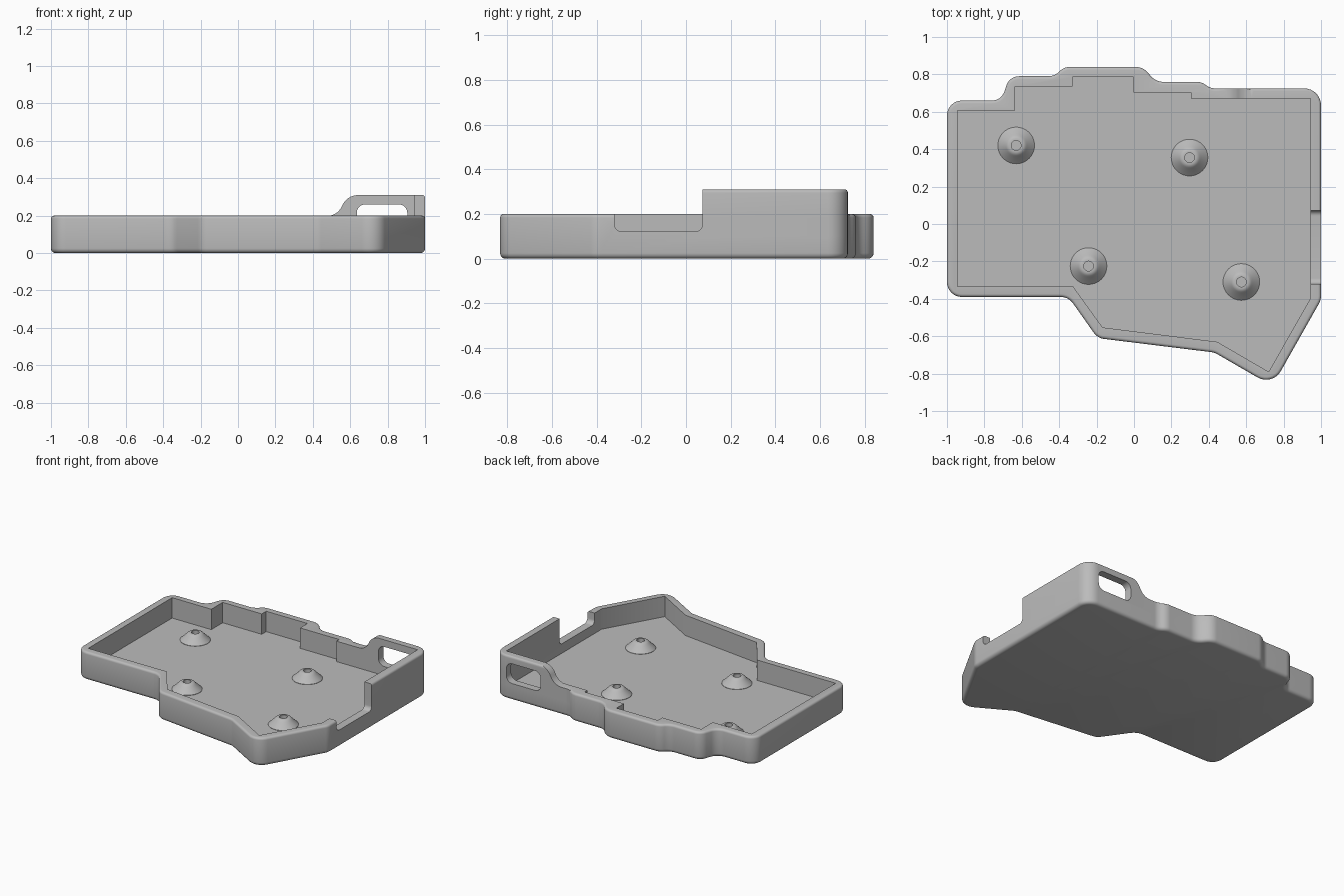
import bpy, bmesh, math
from mathutils import Vector

cube = bpy.data.objects.get("Cube")
if cube:
    bpy.data.objects.remove(cube, do_unlink=True)

grey = bpy.data.materials.new("plain_grey")
grey.use_nodes = True
grey.diffuse_color = (0.5, 0.5, 0.5, 1)
grey.node_tree.nodes["Principled BSDF"].inputs["Base Color"].default_value = (0.5, 0.5, 0.5, 1)

WALL_TOP, TALL_TOP, FLOOR = 0.2, 0.311, 0.055


def rounded(corners, steps=8):
    """Closed outline from (x, y, radius) corners, each filleted with an arc."""
    out = []
    for i, (x, y, r) in enumerate(corners):
        p = Vector((x, y))
        a = (Vector(corners[i - 1][:2]) - p).normalized()
        b = (Vector(corners[(i + 1) % len(corners)][:2]) - p).normalized()
        if r == 0:
            out.append(p)
            continue
        half = a.angle(b) / 2
        centre = p + (a + b).normalized() * r / math.sin(half)
        start = p + a * r / math.tan(half) - centre
        end = p + b * r / math.tan(half) - centre
        sweep = math.pi - 2 * half
        for k in range(steps + 1):
            t = k / steps
            out.append(centre + (start * math.sin((1 - t) * sweep)
                                 + end * math.sin(t * sweep)) / math.sin(sweep))
    return out


def loft(name, rings):
    """Closed solid through a stack of equal-length rings."""
    bm = bmesh.new()
    rows = [[bm.verts.new(v) for v in ring] for ring in rings]
    n = len(rows[0])
    for low, high in zip(rows, rows[1:]):
        for i in range(n):
            j = (i + 1) % n
            bm.faces.new((low[i], low[j], high[j], high[i]))
    bm.faces.new(rows[0][::-1])
    bm.faces.new(rows[-1])
    bmesh.ops.recalc_face_normals(bm, faces=bm.faces)
    mesh = bpy.data.meshes.new(name)
    bm.to_mesh(mesh)
    bm.free()
    mesh.materials.append(grey)
    obj = bpy.data.objects.new(name, mesh)
    bpy.context.collection.objects.link(obj)
    return obj


def prism(name, outline, start, end, axis):
    """Extrude a 2D outline along the given axis."""
    place = {"x": lambda p, d: (d, p[0], p[1]),
             "y": lambda p, d: (p[0], d, p[1]),
             "z": lambda p, d: (p[0], p[1], d)}[axis]
    return loft(name, [[place(p, d) for p in outline] for d in (start, end)])


def inset(outline, d):
    """Move a clockwise outline inward by d."""
    result = []
    for i, p in enumerate(outline):
        t = (outline[(i + 1) % len(outline)] - outline[i - 1]).normalized()
        result.append(p + Vector((t.y, -t.x)) * d)
    return result


def soft_slab(name, outline, top, low_r=0.025, top_r=0.016):
    """Slab with rounded lower and upper edges."""
    rings = []
    for r, base, a0 in ((low_r, low_r, -90), (top_r, top - top_r, 0)):
        for k in range(5):
            a = math.radians(a0 + k * 22.5)
            z = base + r * math.sin(a)
            rings.append([(p.x, p.y, z) for p in inset(outline, r * (1 - math.cos(a)))])
    return loft(name, rings)


def combine(obj, other, operation):
    mod = obj.modifiers.new(operation, "BOOLEAN")
    mod.operation, mod.object, mod.solver = operation, other, "EXACT"
    bpy.ops.object.select_all(action="DESELECT")
    bpy.context.view_layer.objects.active = obj
    obj.select_set(True)
    bpy.ops.object.modifier_apply(modifier=mod.name)
    bpy.data.objects.remove(other, do_unlink=True)


def smooth(obj):
    bpy.ops.object.select_all(action="DESELECT")
    bpy.context.view_layer.objects.active = obj
    obj.select_set(True)
    bpy.ops.object.shade_smooth_by_angle(angle=math.radians(35))


# Tray outline, clockwise from the back right corner
outer = rounded([
    (-1, .66, .08), (-.71, .66, .07), (-.665, .79, .07), (-.425, .79, .08),
    (-.375, .84, .08), (.05, .84, .09), (.115, .76, .09), (.36, .76, .08),
    (.41, .725, .08), (1, .725, .09), (1, -.406, .09), (.74, -.866, .09),
    (.43, -.687, .08), (-.195, -.61, .08), (-.35, -.39, .08), (-1, -.39, .08)])
tray = soft_slab("tray", outer, WALL_TOP)

# Taller wall around the back left corner
tall = soft_slab("tall_wall", outer, TALL_TOP)
ramp = rounded([(.4, .1, 0), (.4, .198, 0), (.53, .198, .09), (.585, .31, .09),
                (1.2, .31, 0), (1.2, .1, 0)])
combine(tall, prism("ramp_shape", ramp, .073, 1, "y"), "INTERSECT")
combine(tray, tall, "UNION")

# Sharp-cornered cavity
cavity = [(-.943, .607), (-.635, .607), (-.635, .735), (-.328, .735), (-.328, .785),
          (-.003, .785), (-.003, .702), (.305, .702), (.305, .671), (.943, .671),
          (.943, -.398), (.72, -.79), (.445, -.63), (-.168, -.553),
          (-.325, -.335), (-.943, -.335)]
combine(tray, prism("cavity_cutter", cavity, FLOOR, 1, "z"), "DIFFERENCE")

# Side notch and back slot
notch = rounded([(-.32, .5, 0), (.073, .5, 0), (.073, .122, .03), (-.32, .122, .03)])
combine(tray, prism("notch_cutter", notch, .9, 1.2, "x"), "DIFFERENCE")
slot = rounded([(.635, .12, .045), (.905, .12, .045), (.905, .26, .045), (.635, .26, .045)])
combine(tray, prism("slot_cutter", slot, .6, .9, "y"), "DIFFERENCE")
smooth(tray)

# Flared standoffs with a pin hole
profile = [(.098, -.005), (.098, .002), (.06, .038), (.053, .046), (.045, .052),
           (.036, .055), (.026, .055), (.026, .015)]
for i, (x, y) in enumerate([(-.63, .42), (.297, .355), (-.243, -.225), (.574, -.31)]):
    rings = [[(x + r * math.cos(k * math.tau / 40), y + r * math.sin(k * math.tau / 40), FLOOR + z)
              for k in range(40)] for r, z in profile]
    smooth(loft(f"standoff_{i + 1}", rings))
